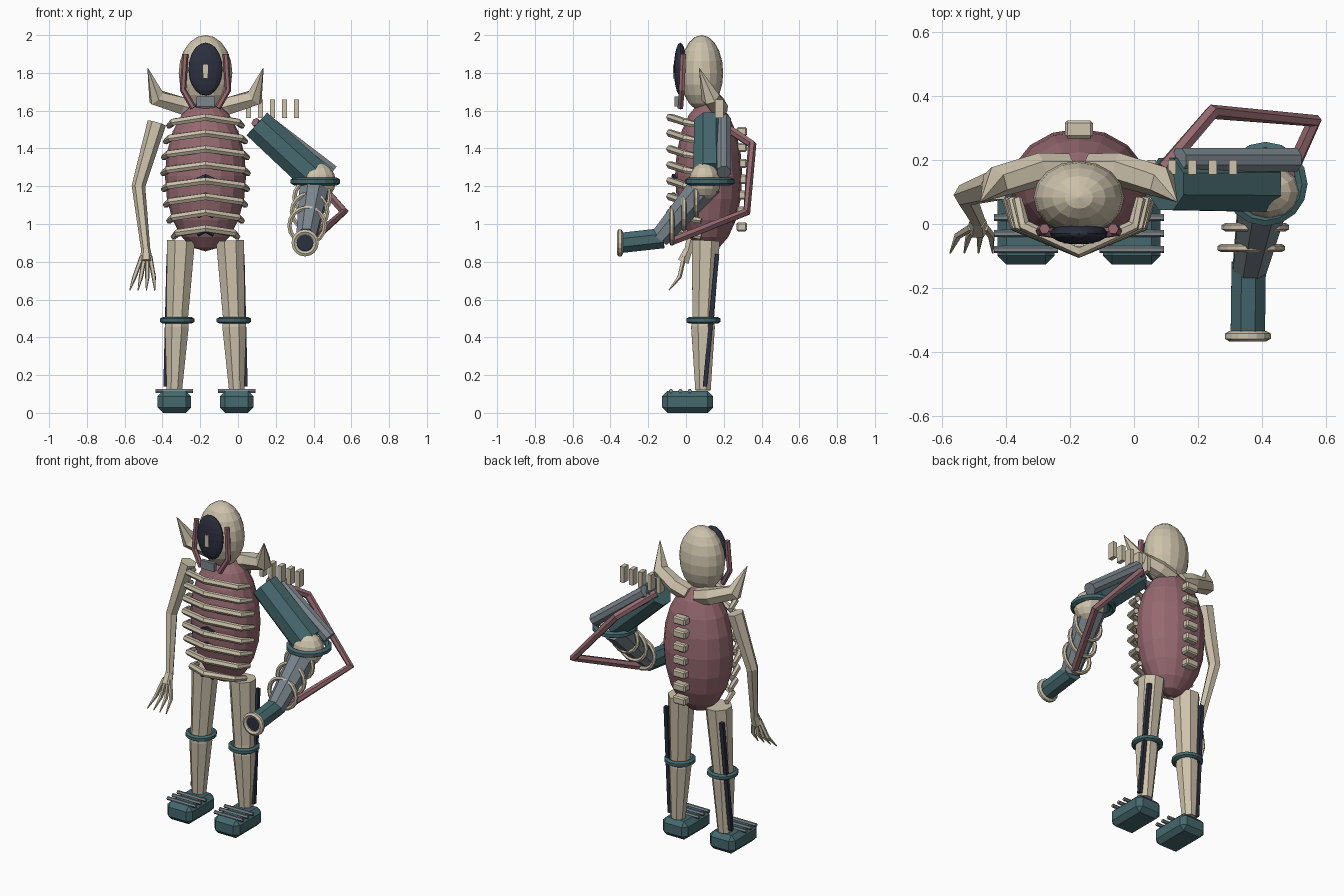
import bpy, bmesh, math
from mathutils import Vector, Matrix

cube = bpy.data.objects.get("Cube")
if cube:
    bpy.data.objects.remove(cube, do_unlink=True)

MID = -0.172  # centre line of the body


def material(name, rgb):
    m = bpy.data.materials.new(name)
    m.use_nodes = True
    m.diffuse_color = (*rgb, 1)
    m.node_tree.nodes["Principled BSDF"].inputs["Base Color"].default_value = (*rgb, 1)
    return m


BONE = material("bone", (0.61, 0.54, 0.41))
FLESH = material("flesh pink", (0.30, 0.14, 0.16))
TEAL = material("dark teal", (0.06, 0.14, 0.155))
DARK = material("dark navy", (0.025, 0.03, 0.05))
GREY = material("steel grey", (0.20, 0.24, 0.27))


def finish(name, bm, mat):
    bmesh.ops.recalc_face_normals(bm, faces=bm.faces)
    mesh = bpy.data.meshes.new(name)
    bm.to_mesh(mesh)
    bm.free()
    mesh.materials.append(mat)
    ob = bpy.data.objects.new(name, mesh)
    bpy.context.collection.objects.link(ob)
    return ob


def box(name, pos, size, mat, bevel=0):
    bm = bmesh.new()
    bmesh.ops.create_cube(bm, size=1, matrix=Matrix.Translation(pos) @ Matrix.Diagonal((*size, 1)))
    if bevel:
        bmesh.ops.bevel(bm, geom=bm.edges[:], offset=bevel, segments=1, affect='EDGES')
    return finish(name, bm, mat)


def ball(name, pos, size, mat, u=16, v=10):
    bm = bmesh.new()
    bmesh.ops.create_uvsphere(bm, u_segments=u, v_segments=v, radius=1,
                              matrix=Matrix.Translation(pos) @ Matrix.Diagonal((*size, 1)))
    return finish(name, bm, mat)


def tube(name, points, radii, mat, sides=8, closed=False):
    """Sweep a polygon along a path, mitred at the corners."""
    pts = [Vector(p) for p in points]
    n = len(pts)
    if not isinstance(radii, (list, tuple)):
        radii = [radii] * n
    bm = bmesh.new()
    rings = []
    for i, p in enumerate(pts):
        a = pts[i - 1] if i or closed else p
        b = pts[(i + 1) % n] if i < n - 1 or closed else p
        d1, d2 = (p - a).normalized(), (b - p).normalized()
        d = (d1 + d2).normalized()
        ref = Vector((1, 0, 0)) if abs(d.x) < 0.6 else Vector((0, 1, 0))
        if closed:
            ref = (pts[0] - pts[1]).cross(pts[2] - pts[1])
        side = d.cross(ref).normalized()
        up = side.cross(d)
        rings.append([bm.verts.new(p + radii[i] * (side * math.cos(t) + up * math.sin(t)))
                      for t in [math.tau * (k + 0.5) / sides for k in range(sides)]])
    for i in range(n if closed else n - 1):
        r, q = rings[i], rings[(i + 1) % n]
        # pick the twist that keeps the strip straight
        off = min(range(sides), key=lambda o: sum((r[k].co - q[(k + o) % sides].co).length for k in range(sides)))
        for k in range(sides):
            j = (k + 1) % sides
            bm.faces.new((r[k], r[j], q[(j + off) % sides], q[(k + off) % sides]))
    if not closed:
        bm.faces.new(rings[0])
        bm.faces.new(rings[-1])
    return finish(name, bm, mat)


def ring(name, pos, major, minor, mat, axis='Z', count=16):
    pts = []
    for k in range(count):
        t = math.tau * k / count
        c, s = major * math.cos(t), major * math.sin(t)
        pts.append(Vector(pos) + Vector((c, s, 0) if axis == 'Z' else (c, 0, s)))
    return tube(name, pts, minor, mat, 6, True)


# Head, visor and mouth
ball("head", (MID, 0.083, 1.8), (0.142, 0.114, 0.2), BONE)
ball("visor", (MID, -0.03, 1.82), (0.09, 0.034, 0.14), DARK)
box("visor_slot", (MID, -0.064, 1.808), (0.028, 0.012, 0.075), BONE)
box("mouth_box", (MID, -0.05, 1.648), (0.095, 0.022, 0.052), GREY)

# Torso, spine and ribs
ball("torso", (MID, 0.12, 1.255), (0.215, 0.178, 0.4), FLESH)
for i in range(7):
    box(f"vertebra_{i}", (MID, 0.295, 0.985 + 0.084 * i), (0.088, 0.055, 0.048), BONE, 0.008)
for i in range(8):
    z = 1.565 - 0.084 * i
    w = 0.225 - 0.0035 * (i - 3) ** 2
    pts = [(-w, 0.08, -0.045), (-w * 0.88, -0.005, -0.025), (0, -0.085, 0),
           (w * 0.88, -0.005, -0.025), (w, 0.08, -0.045)]
    tube(f"rib_{i}", [(MID + x, y, z + h) for x, y, h in pts], [0.016, 0.02, 0.021, 0.02, 0.016], BONE, 6)
for i in range(4):
    z = 1.25 - 0.097 * i
    tube(f"belly_chevron_{i}", [(MID - 0.042, -0.055, z - 0.015), (MID, -0.066, z + 0.005),
                                (MID + 0.042, -0.055, z - 0.015)], 0.012, DARK, 5)

# Paired parts
for s, tag in ((-1, "right"), (1, "left")):
    def at(x, y, z):
        return (MID + s * x, y, z)

    tube(f"{tag}_face_cable", [at(0.107, -0.015, 1.9), at(0.119, -0.022, 1.71), at(0.065, -0.03, 1.615)],
         0.017, FLESH, 6)
    tube(f"{tag}_shoulder_horn", [at(0.03, 0.17, 1.6), at(0.12, 0.17, 1.625), at(0.26, 0.13, 1.67),
                                  at(0.306, 0.07, 1.825)], [0.05, 0.052, 0.05, 0.002], BONE, 6)
    # Leg
    tube(f"{tag}_thigh", [at(0.13, 0.105, 0.91), at(0.152, 0.09, 0.46)], [0.08, 0.06], BONE)
    tube(f"{tag}_shin", [at(0.15, 0.09, 0.52), at(0.152, 0.09, 0.455), at(0.165, 0.09, 0.12)],
         [0.06, 0.068, 0.044], BONE)
    ring(f"{tag}_knee_ring", at(0.15, 0.092, 0.49), 0.075, 0.018, TEAL)
    tube(f"{tag}_leg_strip", [at(0.195, 0.165, 0.84), at(0.212, 0.1, 0.14)], 0.016, DARK, 4)
    # Foot
    box(f"{tag}_foot", at(0.165, 0.008, 0.058), (0.178, 0.27, 0.115), TEAL, 0.028)
    for i in range(3):
        y = -0.08 + 0.05 * i
        tube(f"{tag}_foot_bar_{i}", [at(0.065, y, 0.116), at(0.265, y, 0.116)], 0.011, GREY, 6)

# Thin right arm with clawed hand
tube("right_arm", [(-0.43, 0.12, 1.535), (-0.527, 0.09, 1.2), (-0.487, 0.01, 0.85)],
     [0.05, 0.036, 0.024], BONE, 6)
tube("right_palm", [(-0.487, 0.01, 0.86), (-0.487, -0.015, 0.8)], [0.026, 0.034], BONE, 6)
for i in range(4):
    f = i - 1.5
    tube(f"finger_{i}", [(-0.487 + f * 0.014, -0.01, 0.83), (-0.497 + f * 0.034, -0.035, 0.72),
                         (-0.507 + f * 0.044, -0.09, 0.65)], [0.013, 0.012, 0.003], BONE, 5)

# Heavy left arm
tube("left_upper_arm", [(0.1, 0.125, 1.53), (0.4, 0.125, 1.255)], [0.088, 0.094], TEAL)
tube("upper_arm_pipe", [(0.14, 0.2, 1.55), (0.5, 0.2, 1.275)], 0.04, GREY)
ball("left_elbow", (0.42, 0.1, 1.225), (0.098, 0.085, 0.1), BONE, 12, 8)
ring("elbow_ring", (0.41, 0.125, 1.225), 0.114, 0.02, TEAL)
tube("left_forearm", [(0.41, 0.115, 1.22), (0.36, -0.14, 0.925)], [0.088, 0.056], GREY)
for i in range(3):
    ring(f"forearm_ring_{i}", (0.392 - 0.013 * i, 0.055 - 0.065 * i, 1.14 - 0.074 * i),
         0.094, 0.013, BONE, 'Y')
tube("barrel", [(0.358, -0.12, 0.925), (0.355, -0.345, 0.9)], 0.058, TEAL)
ring("muzzle_ring", (0.355, -0.35, 0.9), 0.058, 0.016, BONE, 'Y')
tube("muzzle_bore", [(0.355, -0.34, 0.9), (0.355, -0.352, 0.9)], 0.043, DARK, 12)
tube("arm_hose", [(0.09, 0.17, 1.54), (0.245, 0.35, 1.42), (0.562, 0.322, 1.065), (0.385, -0.07, 0.91)],
     0.024, FLESH, 6)
for i in range(5):
    box(f"shoulder_fin_{i}", (0.055 + 0.0635 * i, 0.177, 1.61), (0.026, 0.045, 0.1), BONE)
